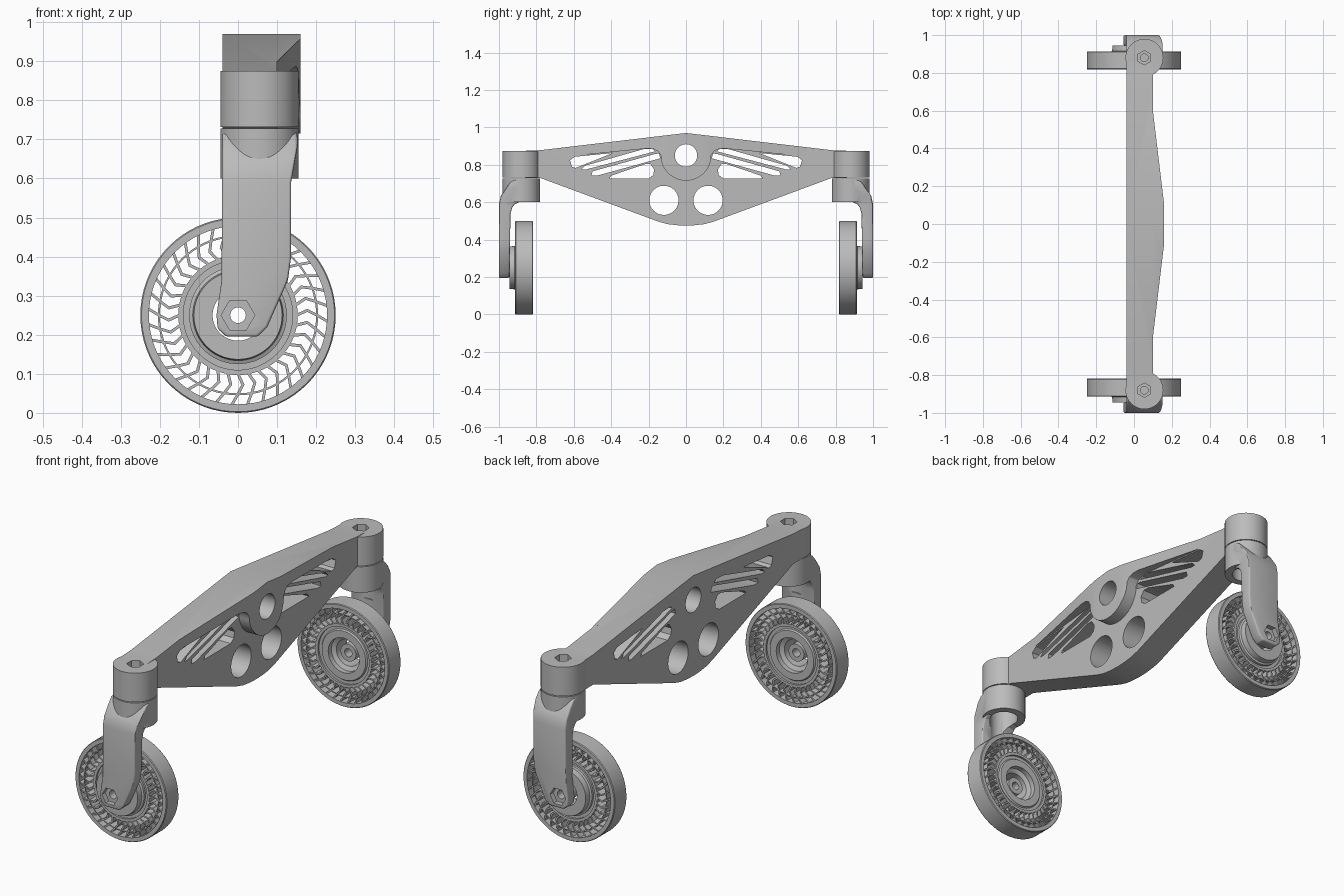
import bpy, bmesh, math

cube = bpy.data.objects.get("Cube")
if cube:
    bpy.data.objects.remove(cube)

grey = bpy.data.materials.new("plain grey")
grey.use_nodes = True
grey.diffuse_color = (0.5, 0.5, 0.5, 1)
grey.node_tree.nodes["Principled BSDF"].inputs["Base Color"].default_value = (0.5, 0.5, 0.5, 1)


def finish(name, bm):
    bmesh.ops.recalc_face_normals(bm, faces=bm.faces)
    mesh = bpy.data.meshes.new(name)
    bm.to_mesh(mesh)
    bm.free()
    mesh.materials.append(grey)
    obj = bpy.data.objects.new(name, mesh)
    bpy.context.collection.objects.link(obj)
    return obj


def add_prism(bm, pts, axis, a, b):
    """Extrude a 2D outline along an axis from a to b."""
    place = {"x": lambda u, v, t: (t, u, v),
             "y": lambda u, v, t: (u, t, v),
             "z": lambda u, v, t: (u, v, t)}[axis]
    low = [bm.verts.new(place(u, v, a)) for u, v in pts]
    high = [bm.verts.new(place(u, v, b)) for u, v in pts]
    bm.faces.new(low)
    bm.faces.new(high)
    for i in range(len(pts)):
        j = (i + 1) % len(pts)
        bm.faces.new((low[i], low[j], high[j], high[i]))


def prism(name, pts, axis, a, b):
    bm = bmesh.new()
    add_prism(bm, pts, axis, a, b)
    return finish(name, bm)


def circle(u, v, r, n=48, turn=0.0):
    return [(u + r * math.cos(turn + math.tau * i / n),
             v + r * math.sin(turn + math.tau * i / n)) for i in range(n)]


def mirrored(half):
    """Close a half outline across u = 0."""
    return half + [(-u, v) for u, v in reversed(half) if u > 0]


def lathe(name, profile, side, n=72):
    """Spin a closed (radius, y) outline round the wheel axle."""
    bm = bmesh.new()
    rings = [[bm.verts.new((r * math.cos(math.tau * k / n), side * y,
                            AXLE + r * math.sin(math.tau * k / n)))
              for r, y in profile] for k in range(n)]
    m = len(profile)
    for k in range(n):
        a, b = rings[k], rings[(k + 1) % n]
        for i in range(m):
            j = (i + 1) % m
            bm.faces.new((a[i], a[j], b[j], b[i]))
    return finish(name, bm)


def bake(obj):
    bpy.context.view_layer.update()
    deps = bpy.context.evaluated_depsgraph_get()
    mesh = bpy.data.meshes.new_from_object(obj.evaluated_get(deps))
    obj.modifiers.clear()
    obj.data = mesh


def combine(obj, tools, operation):
    for tool in tools:
        mod = obj.modifiers.new("shape", "BOOLEAN")
        mod.operation, mod.object, mod.solver = operation, tool, "EXACT"
    bake(obj)
    for tool in tools:
        bpy.data.objects.remove(tool)


def bevel(obj, width, segments=3):
    mod = obj.modifiers.new("round", "BEVEL")
    mod.width, mod.segments, mod.limit_method = width, segments, "ANGLE"
    mod.angle_limit = math.radians(40)
    bake(obj)


AXLE = 0.25
PIVOT = (0.055, 0.88)

# Cross beam: flat plate, swelling top rib with boss, and round ends
beam = prism("cross_beam", mirrored([
    (0, 0.97), (0.78, 0.878), (0.86, 0.875), (0.86, 0.73), (0.78, 0.73),
    (0.15, 0.497), (0.1, 0.483), (0.05, 0.477), (0, 0.475)]), "x", -0.04, 0.10)
arc = [(0.135 * math.cos(a), 0.85 - 0.135 * math.sin(a))
       for a in [math.pi / 2 * i / 12 for i in range(13)]]
arc[-1] = (0, 0.715)
rib = prism("rib", mirrored([(0, 0.97), (0.62, 0.8969), (0.6, 0.848), (0.21, 0.887),
                             (0.175, 0.885), (0.15, 0.873)] + arc), "x", 0.09, 0.3)
swell = prism("swell", [(0.05, -0.6), (0.10, -0.6), (0.148, -0.2), (0.16, -0.1), (0.16, 0.1),
                        (0.148, 0.2), (0.10, 0.6), (0.05, 0.6)], "z", 0.4, 1.1)
combine(rib, [swell], "INTERSECT")
ends = [prism("end", circle(PIVOT[0], s * PIVOT[1], 0.1, 64), "z", 0.732, 0.875) for s in (-1, 1)]
combine(beam, [rib] + ends, "UNION")

# Openings in the beam
slots = [
    [(0.61, 0.79), (0.62, 0.825), (0.595, 0.843), (0.39, 0.863), (0.59, 0.783)],
    [(0.56, 0.775), (0.535, 0.775), (0.165, 0.872), (0.18, 0.885), (0.23, 0.883), (0.54, 0.795)],
    [(0.505, 0.742), (0.475, 0.742), (0.137, 0.835), (0.145, 0.86), (0.165, 0.858), (0.5, 0.765)],
    [(0.41, 0.727), (0.2, 0.727), (0.175, 0.745), (0.17, 0.775), (0.19, 0.803), (0.22, 0.803),
     (0.4, 0.742)],
]
cutters = [prism("bore", circle(0, 0.85, 0.06), "x", -0.3, 0.3)]
for s in (-1, 1):
    cutters.append(prism("hole", circle(s * 0.118, 0.61, 0.078), "x", -0.3, 0.3))
    cutters += [prism("slot", [(s * u, v) for u, v in pts], "x", -0.3, 0.3) for pts in slots]
    cutters.append(prism("nut_pocket", circle(PIVOT[0], s * PIVOT[1], 0.038, 6, math.pi / 6),
                         "z", 0.83, 0.9))
    cutters.append(prism("bolt_hole", circle(PIVOT[0], s * PIVOT[1], 0.02, 24), "z", 0.745, 0.85))
combine(beam, cutters, "DIFFERENCE")


def fork(side, tag):
    # Arm: side outline crossed with front outline
    arm = prism(tag + "_fork", [(side * u, v) for u, v in [
        (0.9, 0.725), (0.935, 0.71), (0.96, 0.68), (0.99, 0.635), (1.0, 0.59), (1.0, 0.195),
        (0.945, 0.195), (0.938, 0.54), (0.93, 0.57), (0.915, 0.59), (0.89, 0.6)]], "x", -0.3, 0.3)
    front = prism("front", [(-0.04, 0.74), (-0.042, 0.34), (-0.055, 0.25), (-0.052, 0.215),
                            (-0.03, 0.195), (0.05, 0.195), (0.075, 0.22), (0.128, 0.34),
                            (0.136, 0.4), (0.136, 0.59), (0.152, 0.68), (0.152, 0.74)],
                  "y", -1.2, 1.2)
    combine(arm, [front], "INTERSECT")
    bevel(arm, 0.012)
    # Pivot barrel and axle stub
    barrel = prism("barrel", circle(PIVOT[0], side * PIVOT[1], 0.1, 64), "z", 0.6, 0.728)
    stub = prism("stub", circle(0, AXLE, 0.042), "y", side * 0.86, side * 0.97)
    combine(arm, [barrel, stub], "UNION")
    combine(arm, [
        prism("bearing_seat", circle(PIVOT[0], side * PIVOT[1], 0.065), "z", 0.5, 0.69),
        prism("nut_pocket", circle(0, AXLE, 0.043, 6), "y", side * 0.975, side * 1.1),
        prism("axle_hole", circle(0, AXLE, 0.02, 24), "y", side * 0.8, side * 1.1),
    ], "DIFFERENCE")
    return arm


def wheel(side, tag):
    # Stepped open hub, thin middle ring and tread
    hub = lathe(tag + "_wheel_hub", [
        (0.085, 0.825), (0.12, 0.825), (0.125, 0.832), (0.14, 0.832), (0.14, 0.822),
        (0.153, 0.822), (0.153, 0.91), (0.14, 0.91), (0.14, 0.9), (0.125, 0.9),
        (0.125, 0.912), (0.116, 0.916), (0.113, 0.944), (0.065, 0.944),
        (0.065, 0.86), (0.085, 0.85)], side)
    ring = lathe(tag + "_wheel_ring", [(0.2, 0.822), (0.205, 0.822),
                                       (0.205, 0.91), (0.2, 0.91)], side)
    tread = lathe(tag + "_wheel_tread", [(0.228, 0.818), (0.247, 0.818), (0.25, 0.822),
                                         (0.25, 0.91), (0.247, 0.914), (0.228, 0.914)], side)
    # Bent vanes between the rings
    bm = bmesh.new()
    inner = [(0.15, 0.0), (0.178, 0.07), (0.202, 0.0)]
    outer = [(0.202, 0.0), (0.23, -0.07)]
    count = 36
    for k in range(count):
        for path in (inner, outer):
            edge = [(r, a + 0.004 / r) for r, a in path]
            edge += [(r, a - 0.004 / r) for r, a in reversed(path)]
            pts = [(r * math.cos(a + math.tau * k / count),
                    AXLE + r * math.sin(a + math.tau * k / count)) for r, a in edge]
            add_prism(bm, pts, "y", side * 0.823, side * 0.909)
    vanes = finish(tag + "_wheel_vanes", bm)
    return [hub, ring, tread, vanes]


parts = [beam]
for side, tag in ((-1, "front"), (1, "back")):
    parts.append(fork(side, tag))
    parts += wheel(side, tag)

# Smooth round surfaces, keep edges sharp
bpy.ops.object.select_all(action="DESELECT")
for obj in parts:
    obj.select_set(True)
bpy.context.view_layer.objects.active = beam
bpy.ops.object.shade_smooth_by_angle(angle=math.radians(30))
